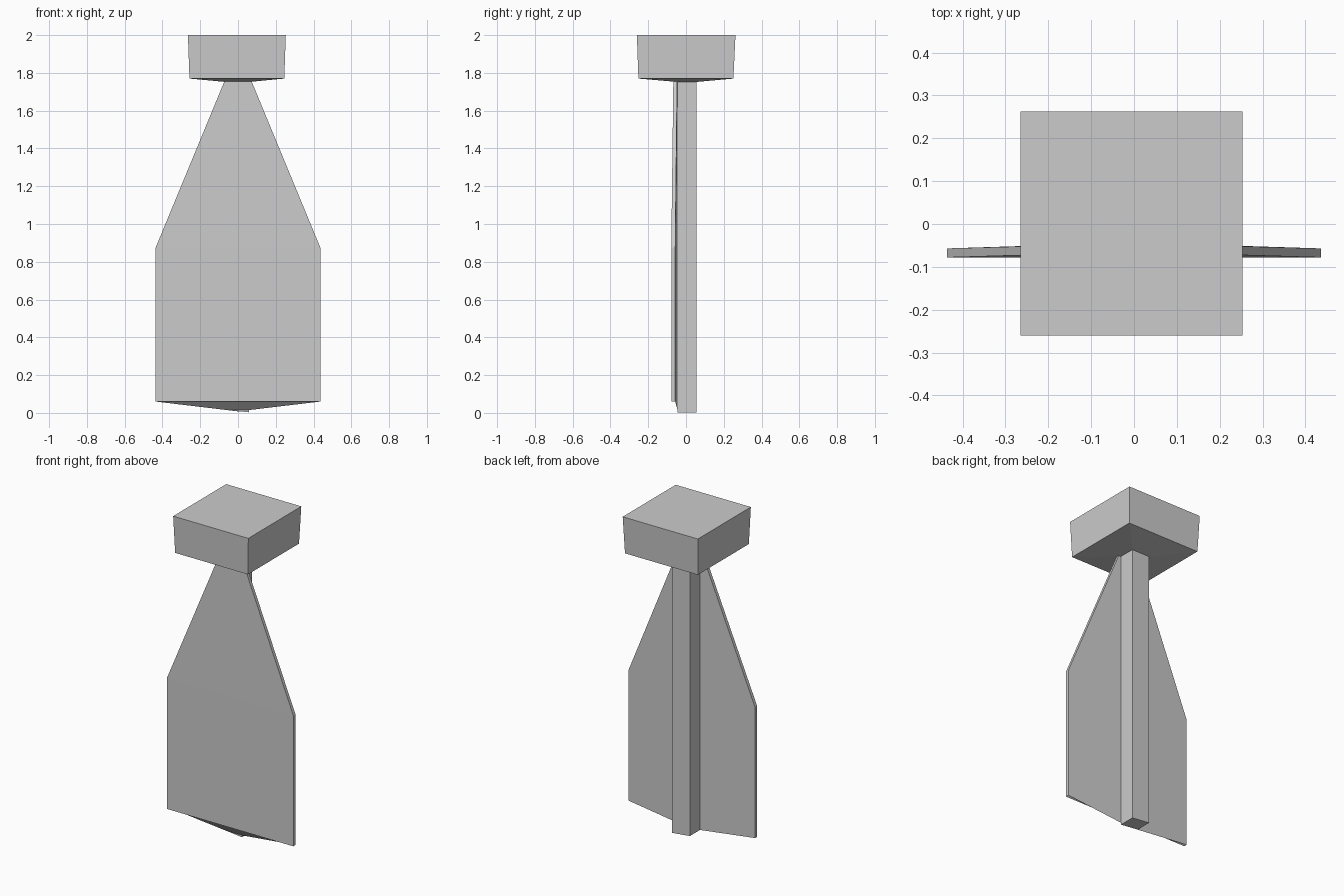
import bpy, bmesh

if "Cube" in bpy.data.objects:
    bpy.data.objects.remove(bpy.data.objects["Cube"])


def make(name, verts, faces):
    mesh = bpy.data.meshes.new(name)
    mesh.from_pydata(verts, [], faces)
    bm = bmesh.new()
    bm.from_mesh(mesh)
    bmesh.ops.recalc_face_normals(bm, faces=bm.faces)
    bm.to_mesh(mesh)
    bm.free()
    obj = bpy.data.objects.new(name, mesh)
    bpy.context.collection.objects.link(obj)
    return obj


def ring(x0, x1, y0, y1, z):
    return [(x0, y0, z), (x1, y0, z), (x1, y1, z), (x0, y1, z)]


def loft(name, rings):
    # joins equal-sized rings with side faces and closes both ends
    n = len(rings[0])
    verts = [v for r in rings for v in r]
    faces = [tuple(range(n)), tuple(range(len(verts) - n, len(verts)))]
    for k in range(len(rings) - 1):
        for i in range(n):
            j = (i + 1) % n
            faces.append((k * n + i, k * n + j, (k + 1) * n + j, (k + 1) * n + i))
    return make(name, verts, faces)


# square post with a slightly skewed foot
foot = [(x, y, 0.016 if x < 0 else 0.003)
        for x, y, _ in ring(-0.065, 0.058, -0.045, 0.055, 0)]
loft("post", [foot, ring(-0.065, 0.058, -0.045, 0.055, 1.76)])

# flared cap with a shallow tapered underside
loft("cap", [ring(-0.065, 0.058, -0.045, 0.055, 1.752),
             ring(-0.257, 0.245, -0.252, 0.251, 1.77),
             ring(-0.265, 0.253, -0.26, 0.262, 2.0)])

# blade: half sections from bottom to top as edge x, front y, back y, back centre y
w = 0.436
sections = []
for x, z, front, back, centre, zc in (
        (w, 0.06, -0.078, -0.057, -0.043, 0.008),
        (w, 0.875, -0.078, -0.057, -0.043, 0.875),
        (0.068, 1.765, -0.067, -0.047, -0.043, 1.765)):
    sections.append([(-x, front, z), (x, front, z), (x, back, z),
                     (0, centre, zc), (-x, back, z)])
loft("blade", sections)
